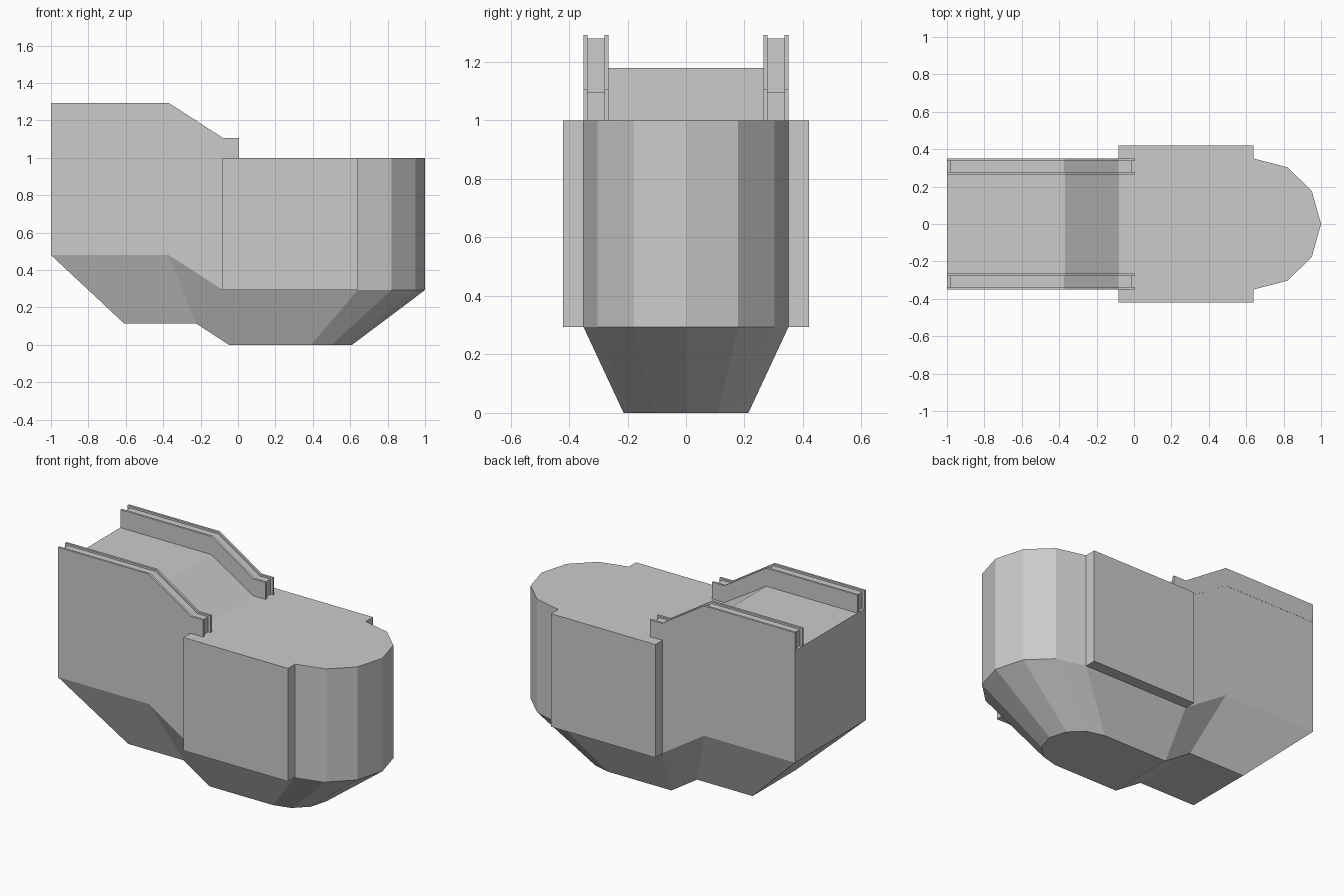
import bpy, bmesh

if "Cube" in bpy.data.objects:
    bpy.data.objects.remove(bpy.data.objects["Cube"])


def finish(name, bm):
    bmesh.ops.remove_doubles(bm, verts=bm.verts, dist=0.0005)
    bmesh.ops.dissolve_degenerate(bm, edges=bm.edges, dist=0.0005)
    bmesh.ops.recalc_face_normals(bm, faces=bm.faces)
    mesh = bpy.data.meshes.new(name)
    bm.to_mesh(mesh)
    bm.free()
    obj = bpy.data.objects.new(name, mesh)
    bpy.context.collection.objects.link(obj)
    return obj


def add_prism(bm, profile, y0, y1):
    """Extrude an x-z profile from y0 to y1."""
    face = bm.faces.new([bm.verts.new((x, y0, z)) for x, z in profile])
    new = bmesh.ops.extrude_face_region(bm, geom=[face])["geom"]
    verts = [g for g in new if isinstance(g, bmesh.types.BMVert)]
    bmesh.ops.translate(bm, verts=verts, vec=(0, y1 - y0, 0))
    bm.faces.new([bm.verts.new((x, y0, z)) for x, z in profile]) if face not in bm.faces else None


def mirrored(obj):
    obj.modifiers.new("other_side", "MIRROR").use_axis = (False, True, False)


# Hull: cross-sections from stern to nose (x, half width, top, knuckle, keel)
# The keel outline is the plan outline shrunk by one factor.
K = 0.61
stations = [
    (-1.00, 0.35, 1.18, 0.48, 0.115),
    (-0.37, 0.35, 1.18, 0.48, 0.115),
    (-0.08, 0.35, 1.00, 0.293, 0.0),
    (0.64, 0.35, 1.00, 0.293, 0.0),
    (0.82, 0.303, 1.00, 0.293, 0.0),
    (0.95, 0.178, 1.00, 0.293, 0.0),
    (1.00, 0.0, 1.00, 0.293, 0.0),
]
bm = bmesh.new()
rings = []
for x, w, top, mid, low in stations:
    ring = [(x, -w, top), (x, -w, mid), (K * x, -K * w, low),
            (K * x, K * w, low), (x, w, mid), (x, w, top)]
    rings.append([bm.verts.new(p) for p in ring])
for a, b in zip(rings, rings[1:]):
    for i in range(6):
        j = (i + 1) % 6
        bm.faces.new((a[i], a[j], b[j], b[i]))
s = rings[0]
bm.faces.new((s[0], s[1], s[4], s[5]))
bm.faces.new((s[1], s[2], s[3], s[4]))
finish("hull", bm)

# Thick side panels beside the front half
bm = bmesh.new()
add_prism(bm, [(-0.083, 0.293), (0.64, 0.293), (0.64, 1.0), (-0.083, 1.0)], 0.35, 0.42)
mirrored(finish("side_panel", bm))

# Rails: two flanges around a slightly recessed core
deck = [(-0.08, 1.0), (-0.37, 1.18)]
outer = [(-1.0, 1.18), (-1.0, 1.293), (-0.37, 1.293), (-0.08, 1.106),
         (0.005, 1.106), (0.005, 1.0)]
inner = [(-0.983, 1.18), (-0.983, 1.281), (-0.373, 1.281), (-0.084, 1.095),
         (-0.012, 1.095), (-0.012, 1.0)]
for name, path, y0, y1 in (("rail_inner_flange", outer, 0.265, 0.279),
                           ("rail_core", inner, 0.279, 0.337),
                           ("rail_outer_flange", outer, 0.337, 0.351)):
    bm = bmesh.new()
    add_prism(bm, path + deck, y0, y1)
    mirrored(finish(name, bm))
